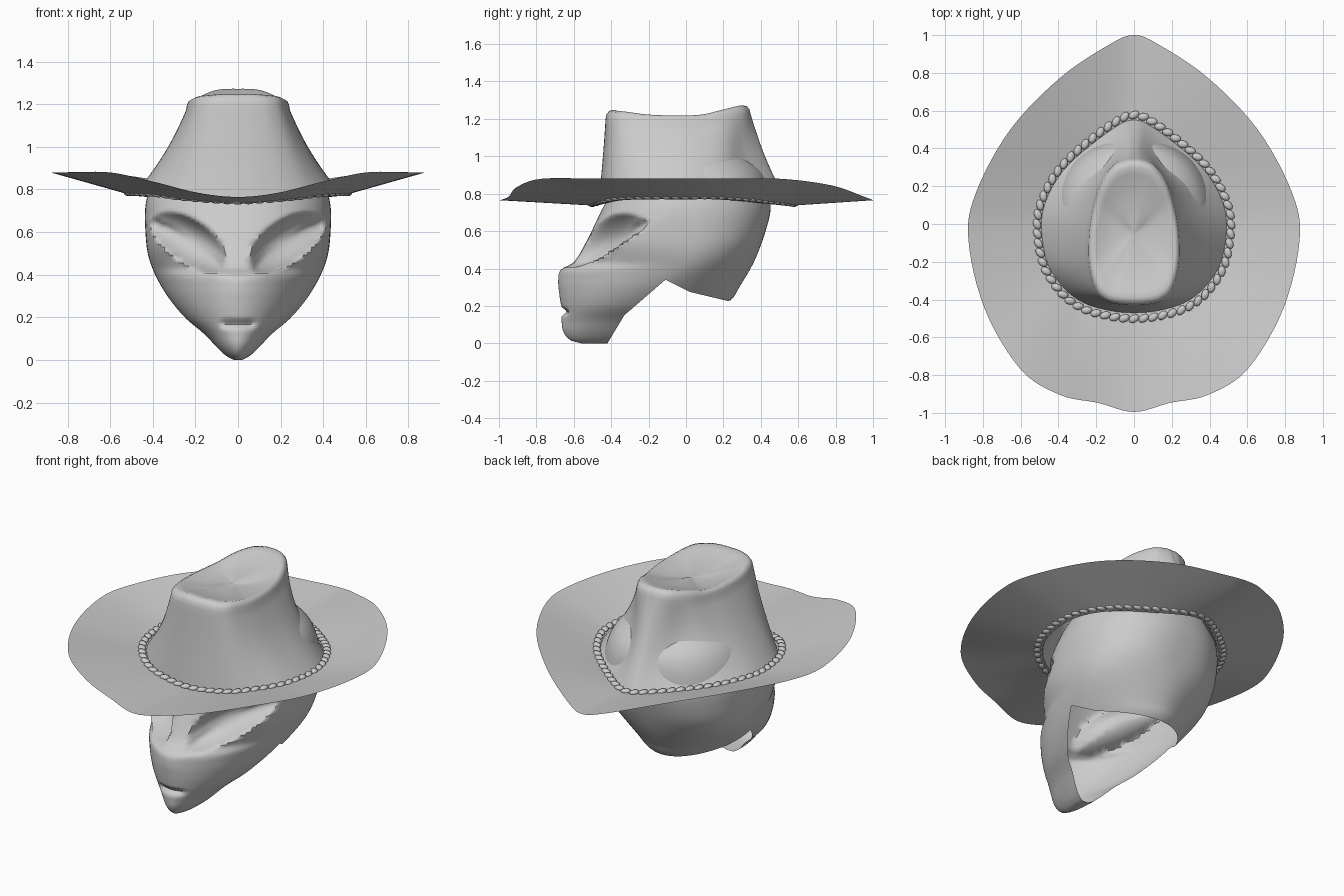
import bpy, bmesh
from math import sin, cos, pi, radians, exp
from mathutils import Vector, Matrix

if "Cube" in bpy.data.objects:
    bpy.data.objects.remove(bpy.data.objects["Cube"])


def interp(table, t):
    """Smooth (cubic Hermite) value through (position, value) pairs."""
    n = len(table)
    i = 0
    while i < n - 2 and t > table[i + 1][0]:
        i += 1

    def slope(k):
        a, b = table[max(k - 1, 0)], table[min(k + 1, n - 1)]
        return (b[1] - a[1]) / (b[0] - a[0])
    (p, a), (q, b) = table[i], table[i + 1]
    h = q - p
    s = min(max((t - p) / h, 0), 1)
    return (a * (2*s**3 - 3*s**2 + 1) + b * (3*s**2 - 2*s**3)
            + h * (slope(i) * (s**3 - 2*s**2 + s) + slope(i + 1) * (s**3 - s**2)))


def loft(bm, rings, cap_start=False, cap_end=False):
    vs = [[bm.verts.new(p) for p in r] for r in rings]
    n = len(vs[0])
    for a, b in zip(vs, vs[1:]):
        for i in range(n):
            j = (i + 1) % n
            bm.faces.new((a[i], a[j], b[j], b[i]))
    if cap_start:
        bm.faces.new(vs[0])
    if cap_end:
        bm.faces.new(vs[-1])


def finish(bm, name, angle=50):
    bmesh.ops.recalc_face_normals(bm, faces=bm.faces[:])
    me = bpy.data.meshes.new(name)
    bm.to_mesh(me)
    bm.free()
    ob = bpy.data.objects.new(name, me)
    bpy.context.collection.objects.link(ob)
    bpy.ops.object.select_all(action='DESELECT')
    ob.select_set(True)
    bpy.context.view_layer.objects.active = ob
    bpy.ops.object.shade_smooth_by_angle(angle=radians(angle))
    return ob


# Head: profiles by height (half width, front, widest point, back, squareness)
WIDTH = [(0, .02), (.015, .05), (.05, .09), (.12, .157), (.2, .25), (.32, .345), (.467, .415),
         (.61, .435), (.75, .43), (.9, .375), (1, .28), (1.05, .18), (1.08, .01)]
FRONT = [(0, -.56), (.015, -.615), (.06, -.655), (.12, -.665), (.2, -.668), (.26, -.677), (.34, -.683),
         (.395, -.668), (.43, -.605), (.53, -.54), (.75, -.43), (.9, -.33), (1, -.2), (1.05, -.1), (1.08, .05)]
MID = [(0, -.46), (.1, -.37), (.2, -.26), (.3, -.14), (.45, 0), (.75, .02), (1.08, .07)]
BACK = [(0, -.35), (.1, 0), (.225, .23), (.3, .285), (.45, .37), (.65, .44), (.75, .452),
        (.9, .42), (1, .32), (1.05, .22), (1.08, .09)]
SQUARE = [(0, 2), (.2, 1.95), (.4, 1.85), (.56, 2.4), (.8, 2.2), (1.08, 2)]


def sculpt(x, y, z):
    """Press the slanted eye hollows and the mouth slit into the face."""
    if y > .05:
        return x, y, z
    side = 1 if x > 0 else -1
    dx, dz = abs(x) - .235, z - .545
    u = dx * cos(.62) + dz * sin(.62)
    v = dz * cos(.62) - dx * sin(.62)
    d = (u / .205)**2 + (v / (.115 if v > 0 else .085))**2
    if d < 1:
        k = .13 * (1 - d)**(1.0 if v > 0 else .7)
        x -= side * .35 * k
        y += .92 * k
    else:
        k = .012 * exp(-(d - 1) * 4) * (1 if v < 0 else 0)
        y -= k
    y += .03 * exp(-((z - .17) / .016)**2) / (1 + (x / .075)**8)
    return x, y, z


SEG = 112
levels = [0, .006, .015, .028] + [.042 + i * .0125 for i in range(81)] + [1.06, 1.07, 1.08]
rings = []
for z in levels:
    w, f, m, b, e = (interp(t, z) for t in (WIDTH, FRONT, MID, BACK, SQUARE))
    ring = []
    for i in range(SEG):
        a = 2 * pi * i / SEG
        s, c = sin(a), cos(a)
        x = w * abs(s)**(2 / e) * (1 if s > 0 else -1)
        y = m + (f - m) * c**(2 / e) if c > 0 else m + (b - m) * (-c)**(2 / 2.1)
        ring.append(sculpt(x, y, z))
    rings.append(ring)
bm = bmesh.new()
loft(bm, rings, True, True)

# Neck opening: slice along the side-view outline, then remove what lies below
EDGE = [(-.42, 0), (-.33, .15), (-.11, .34), (.02, .275), (.23, .225), (.6, .18)]
for (y0, z0), (y1, z1) in zip(EDGE, EDGE[1:]):
    bmesh.ops.bisect_plane(bm, geom=bm.verts[:] + bm.edges[:] + bm.faces[:], dist=1e-5,
                           plane_co=(0, y0, z0), plane_no=(0, z0 - z1, y1 - y0))


def below(p):
    for (y0, z0), (y1, z1) in zip(EDGE, EDGE[1:]):
        if y0 < p.y <= y1:
            return p.z < z0 + (z1 - z0) * (p.y - y0) / (y1 - y0)
    return False


bmesh.ops.delete(bm, geom=[f for f in bm.faces if below(f.calc_center_median())], context='FACES')
finish(bm, "head", 60)

# Hat: half outlines from front to back
BRIM = [(0, -.995, .765), (.19, -.947, .785), (.39, -.905, .835), (.6, -.77, .88), (.79, -.45, .88),
        (.877, -.08, .88), (.835, .17, .88), (.655, .5, .88), (.39, .775, .845), (.13, .95, .785), (0, 1, .765)]
BASE = [(0, -.47, .735), (.12, -.46, .74), (.26, -.42, .75), (.37, -.34, .765), (.46, -.2, .77),
        (.49, 0, .77), (.455, .15, .77), (.36, .3, .76), (.2, .44, .745), (.07, .53, .737), (0, .55, .735)]
TOP = [(0, -.43, 1.2), (.08, -.425, 1.2), (.15, -.405, 1.195), (.205, -.35, 1.19), (.24, -.22, 1.175),
       (.24, -.05, 1.17), (.215, .1, 1.175), (.175, .22, 1.2), (.11, .31, 1.22), (.04, .342, 1.225), (0, .345, 1.225)]
STEPS = 6


def outline(half):
    """Smooth closed loop through a half outline and its mirror image."""
    pts = [Vector(p) for p in half]
    pts += [Vector((-p.x, p.y, p.z)) for p in pts[-2:0:-1]]
    n, out = len(pts), []
    for i in range(n):
        a, b, c, d = (pts[(i + k) % n] for k in (-1, 0, 1, 2))
        for s in range(STEPS):
            t = s / STEPS
            out.append(.5 * (2*b + (c - a)*t + (2*a - 5*b + 4*c - d)*t*t + (3*b - a - 3*c + d)*t**3))
    return out


brim, base, top = outline(BRIM), outline(BASE), outline(TOP)
N = len(base)
rings = []
for k in range(8):                                    # brim
    rings.append([o.lerp(b, k / 8) for o, b in zip(brim, base)])
for k in range(13):                                   # crown wall with pinched back corners
    f = k / 12
    g = f + .08 * sin(pi * f)
    ring = []
    for i, (b, t) in enumerate(zip(base, top)):
        h = min(i, N - i) / (N / 2)
        p = b.lerp(t, g)
        pinch = 1 - .1 * sin(pi * f) * exp(-((h - .78) / .1)**2)
        ring.append(Vector((p.x * pinch, p.y * pinch, b.z + (t.z - b.z) * f)))
    rings.append(ring)
mid = Vector((0, -.05, 0))
for scale, rise in ((.985, .025), (.95, .042), (.89, .048), (.8, .04), (.65, .026), (.45, .015), (.2, .01), (.03, .01)):
    ring = []
    for t in top:                                     # dished top
        p = mid + (t - mid) * scale
        flat = min(1, scale + .1)
        ring.append(Vector((p.x, p.y, 1.185 + (t.z - 1.185) * flat + rise)))
    rings.append(ring)
bm = bmesh.new()
loft(bm, rings, cap_end=True)
finish(bm, "hat", 45)

# Beaded band round the foot of the crown
path = [b.lerp(o, .06) + Vector((0, 0, .006)) for o, b in zip(brim, base)]
lengths = [0]
for i in range(N):
    lengths.append(lengths[-1] + (path[(i + 1) % N] - path[i]).length)
BEADS = 64
bm = bmesh.new()
for k in range(BEADS):
    d = lengths[-1] * k / BEADS
    i = max(j for j in range(N) if lengths[j] <= d)
    a, b = path[i], path[(i + 1) % N]
    p = a.lerp(b, (d - lengths[i]) / (lengths[i + 1] - lengths[i]))
    turn = (b - a).to_track_quat('X', 'Z').to_matrix().to_4x4()
    mat = Matrix.Translation(p) @ turn @ Matrix.Rotation(.5, 4, 'Z') @ Matrix.Diagonal((.03, .02, .014, 1))
    bmesh.ops.create_uvsphere(bm, u_segments=10, v_segments=6, radius=1, matrix=mat)
finish(bm, "hat_band", 60)
